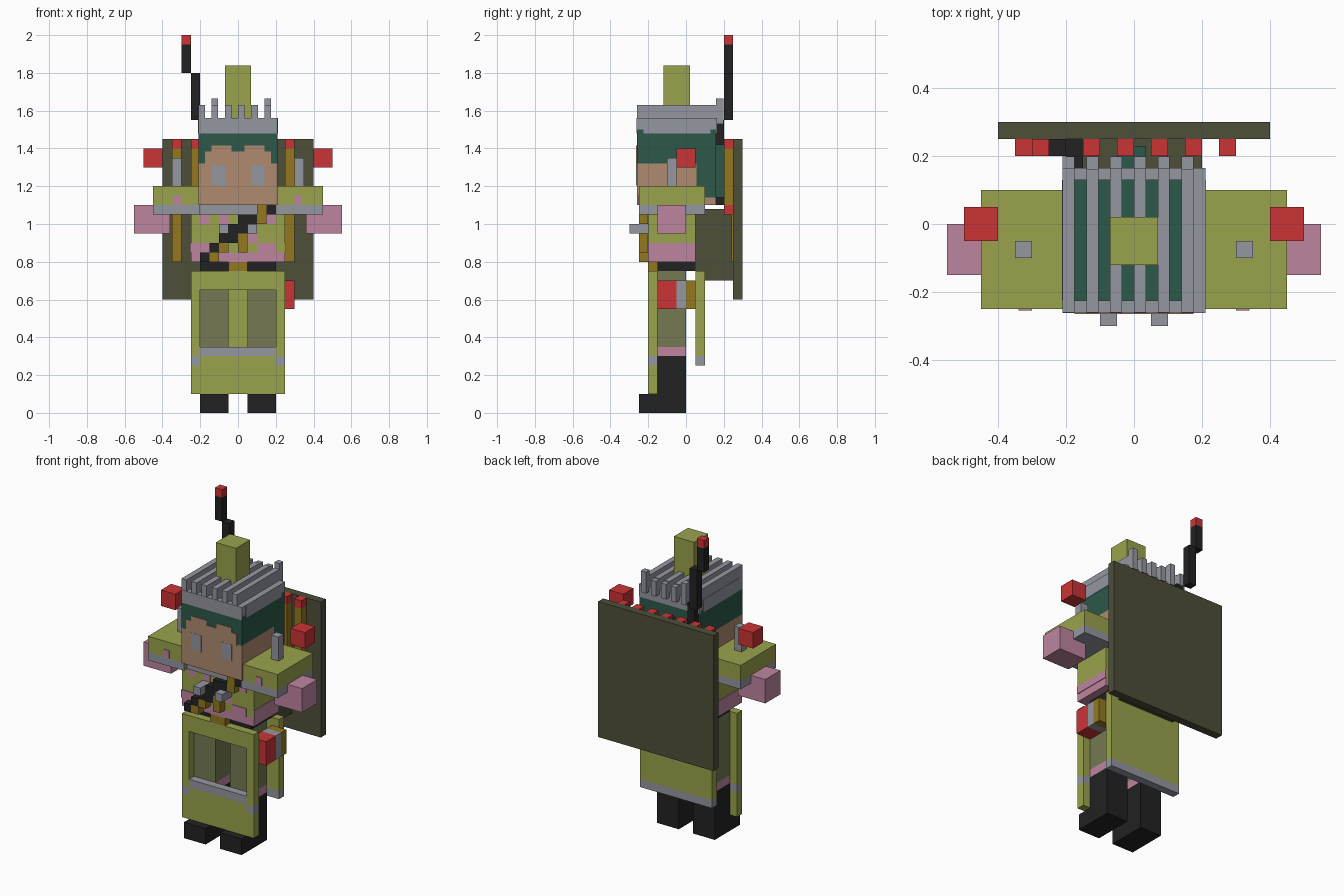
import bpy


def lin(c):
    c /= 255
    return c / 12.92 if c <= 0.04045 else ((c + 0.055) / 1.055) ** 2.4


def material(name, r, g, b):
    m = bpy.data.materials.new(name)
    m.diffuse_color = (lin(r), lin(g), lin(b), 1)
    return m


OLIVE = material("olive_cloth", 154, 162, 76)
TEAL = material("teal_hair", 44, 88, 74)
SKIN = material("skin", 176, 139, 112)
GREY = material("grey_metal", 149, 151, 161)
PINK = material("pink_cloth", 190, 133, 160)
RED = material("red", 203, 52, 54)
BLACK = material("black", 34, 34, 34)
GOLD = material("gold", 148, 120, 32)
BOARD = material("dark_olive", 78, 78, 58)
TROUSER = material("grey_olive", 117, 122, 82)

FACES = [(0, 2, 3, 1), (4, 5, 7, 6), (0, 1, 5, 4),
         (2, 6, 7, 3), (0, 4, 6, 2), (1, 3, 7, 5)]


def part(name, mat, *boxes):
    """One object made of boxes given as (x0, x1, y0, y1, z0, z1)."""
    verts, faces = [], []
    for x0, x1, y0, y1, z0, z1 in boxes:
        n = len(verts)
        verts += [(x, y, z) for z in (z0, z1) for y in (y0, y1) for x in (x0, x1)]
        faces += [tuple(n + i for i in f) for f in FACES]
    mesh = bpy.data.meshes.new(name)
    mesh.from_pydata(verts, [], faces)
    mesh.materials.append(mat)
    obj = bpy.data.objects.new(name, mesh)
    bpy.context.collection.objects.link(obj)
    return obj


def both(*boxes):
    """Boxes plus their mirror images across x = 0."""
    return list(boxes) + [(-b[1], -b[0], *b[2:]) for b in boxes]


# Legs and boots
part("boots", BLACK, *both((.05, .2, -.15, 0, 0, .3), (.05, .2, -.25, -.15, 0, .1)))
part("leg_cuffs", PINK, *both((.05, .2, -.15, 0, .3, .35)))
part("trousers", TROUSER, *both((.05, .2, -.15, 0, .35, .75)))

# Front apron with an open window, and the back flap
part("front_apron", OLIVE, (-.25, .25, -.2, -.15, .65, .75),
     (-.25, .25, -.2, -.15, .1, .25), (-.2, .2, -.2, -.15, .25, .3),
     *both((.2, .25, -.2, -.15, .3, .65)))
part("apron_trim", GREY, (-.2, .2, -.2, -.15, .3, .35), *both((.2, .25, -.2, -.15, .25, .3)))
part("back_flap", OLIVE, (-.25, .25, .05, .1, .3, .75))
part("flap_trim", GREY, (-.25, .25, .05, .1, .25, .3))

# Belt and side pouch
part("belt", BLACK, (-.2, .2, -.15, .05, .75, .8))
part("buckle", GOLD, (-.05, .05, -.2, -.15, .75, .8))
part("pouch_red", RED, (.2, .3, -.15, -.05, .55, .7))
part("pouch_grey", GREY, (.2, .3, -.05, 0, .55, .7))
part("pouch_gold", GOLD, (.2, .3, 0, .05, .55, .7))

# Torso with pink hem and patches
part("torso", OLIVE, (-.25, .25, -.2, .05, .85, 1.06))
part("hem", PINK, (-.25, .25, -.2, .05, .8, .85), *both((.25, .254, -.2, .05, .85, .9)))
part("torso_patches", PINK, *[(x, x + w, -.204, -.2, z, z + .05) for x, z, w in (
    (-.25, .85, .1), (.1, .85, .1), (.05, .9, .05), (.15, 1, .05),
    (-.2, 1, .05), (-.1, .9, .05), (.1, 1.0, .05), (-.1, 1.0, .05))])
part("collar", GREY, (-.2, .2, -.22, .1, 1.05, 1.1))

# Diagonal bandolier of stepped blocks
steps = [(-.2, .75), (-.1, .85), (-.05, .9), (0, .95), (.05, 1), (.1, 1.05)]
part("bandolier_strap", BLACK, (-.15, -.1, -.25, -.2, .85, .9),
     *[(x - .05, x + .05, -.25, -.2, z, z + .05) for x, z in steps[2:5]],
     (-.2, -.15, -.25, -.2, .8, .85), (.15, .2, -.25, -.2, 1.05, 1.1))
part("bandolier_cartridges", GOLD, *[(x, x + .05, -.25, -.2, z, z + .05) for x, z in (
    (-.15, .8), (-.1, .85), (0, .85), (0, .9), (.1, 1), (.1, 1.05))])
part("bandolier_studs", GREY, *both((.05, .1, -.3, -.2, .95, 1)))

# Sleeves, hands, shoulder posts and floating cubes
part("sleeves", OLIVE, *both((.2, .45, -.25, .1, 1.1, 1.2)))
part("sleeve_trim", GREY, *both((.2, .45, -.25, .1, 1.05, 1.1)))
part("sleeve_patches", PINK, *both((.3, .34, -.254, -.25, 1.1, 1.15)))
part("hands", PINK, *both((.36, .55, -.15, 0, .95, 1.1)))
part("shoulder_posts", GREY, *both((.3, .35, -.1, -.05, 1.2, 1.35)))
part("shoulder_cubes", RED, *both((.4, .5, -.05, .05, 1.3, 1.4)))

# Head, hair and eyes
part("face", SKIN, (-.21, .21, -.26, .055, 1.1, 1.32), (-.21, .21, .055, .16, 1.1, 1.14))
part("hair", TEAL, (-.21, .21, -.26, .16, 1.32, 1.5), (-.21, .21, .055, .16, 1.14, 1.32),
     (-.035, .035, .16, .23, 1.14, 1.42))
part("forehead", SKIN, (-.175, .175, -.264, -.26, 1.31, 1.385),
     *both((.035, .14, -.264, -.26, 1.385, 1.415)))
part("eyes", GREY, *both((.07, .14, -.265, -.26, 1.205, 1.31)))

# Crown band, ridges and topknot
part("crown_band", GREY, (-.21, .21, -.262, -.225, 1.48, 1.56), (-.21, .21, .13, .165, 1.48, 1.56),
     *both((.175, .212, -.225, .13, 1.48, 1.56)))
ridges = [-.21 + .07 * i for i in range(6)]
part("crown_ridges", GREY, *[(x, x + .035, -.26, .165, 1.5, 1.63) for x in ridges])
part("crown_spikes", GREY, *[(x, x + .035, .16, .198, 1.53, 1.665 if i in (1, 5) else 1.625)
                             for i, x in enumerate(ridges)])
part("topknot", OLIVE, (-.07, .07, -.12, .02, 1.5, 1.84))

# Back board, mount and rows of sticks
part("back_board", BOARD, (-.4, .4, .25, .3, .6, 1.45))
part("board_mount", BOARD, (-.2, .2, .05, .25, .7, 1.08))
xs = [-.35 + .1 * i for i in range(7)]
part("sticks", GOLD, *[(x, x + .05, .2, .25, 1.1, 1.4) for x in xs],
     (-.35, -.3, .241, .25, .8, 1.05), (.25, .3, .241, .25, .8, 1.05))
part("stick_caps", RED, *[(x, x + .05, .2, .25, 1.4, 1.45) for x in xs],
     (-.35, -.3, .2, .25, 1.05, 1.1), (.25, .3, .2, .25, 1.05, 1.1))

# Stepped antenna
part("antenna", BLACK, (-.2, -.15, .15, .25, 1.1, 1.15), (-.2, -.15, .15, .2, 1.15, 1.55),
     (-.25, -.2, .2, .25, 1.55, 1.8), (-.3, -.25, .2, .25, 1.8, 1.95))
part("antenna_tip", RED, (-.3, -.25, .2, .25, 1.95, 2))
